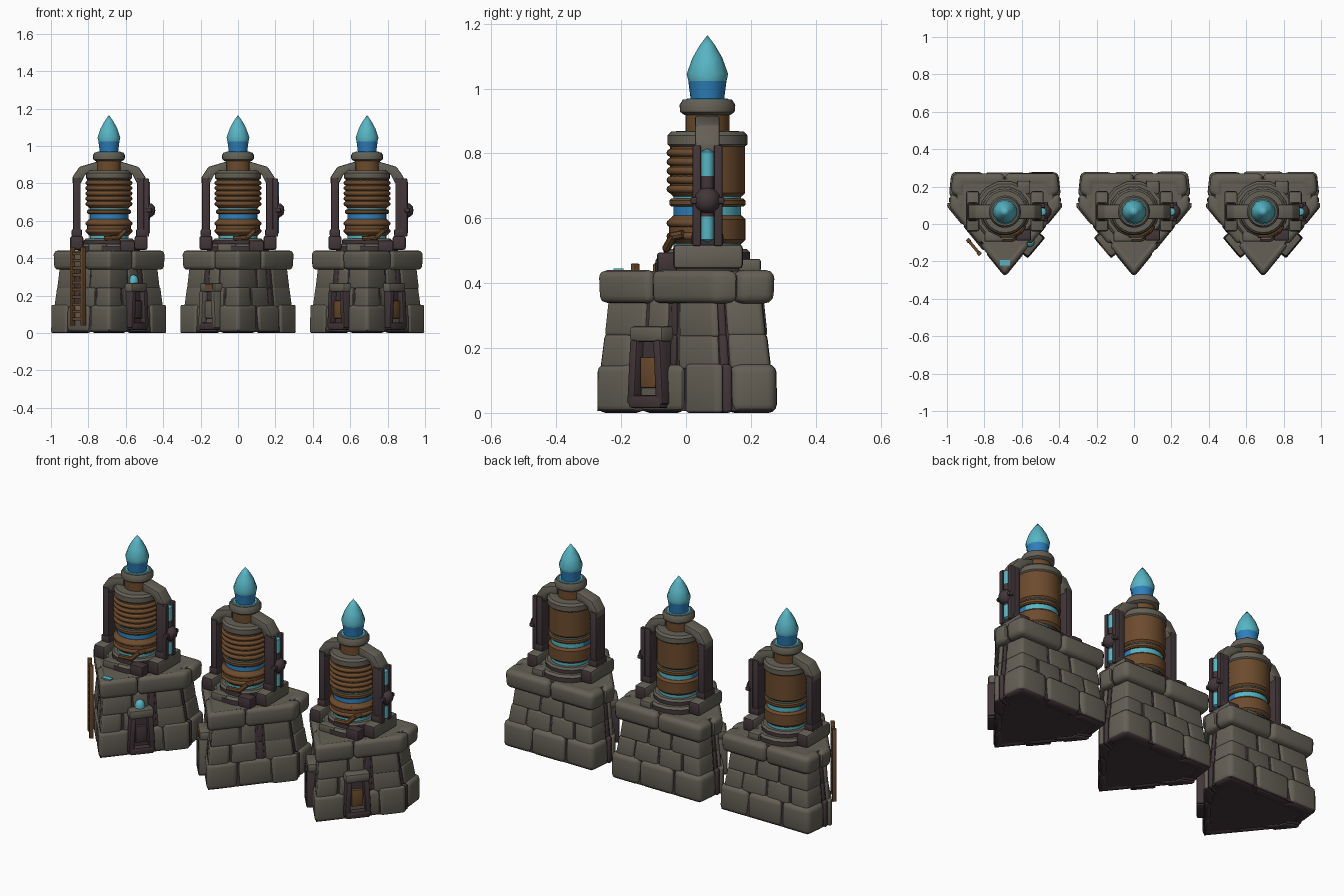
import bpy, bmesh, math, random
from mathutils import Matrix, Vector

if "Cube" in bpy.data.objects:
    bpy.data.objects.remove(bpy.data.objects["Cube"])

random.seed(4)

def material(name, r, g, b):
    m = bpy.data.materials.new(name)
    m.diffuse_color = (r, g, b, 1)
    m.use_nodes = True
    m.node_tree.nodes["Principled BSDF"].inputs["Base Color"].default_value = m.diffuse_color
    return m

STONE, DARK, WOOD, CYAN, BLUE = MATS = [
    material("grey_stone", 0.128, 0.117, 0.092),
    material("dark_iron", 0.055, 0.037, 0.041),
    material("brown_wood", 0.150, 0.070, 0.026),
    material("cyan_glow", 0.095, 0.46, 0.55),
    material("deep_blue", 0.028, 0.22, 0.52)]

def finish(bm, name, mat, rule=None, bevel=0, segs=2, matrix=None, angle=40):
    """Bevel, colour, place and shade one part."""
    bmesh.ops.recalc_face_normals(bm, faces=bm.faces)
    if bevel:
        bmesh.ops.bevel(bm, geom=bm.edges[:], offset=bevel, segments=segs,
                        profile=0.5, affect='EDGES', clamp_overlap=True)
    bm.normal_update()
    for f in bm.faces:
        f.smooth = True
        f.material_index = MATS.index(rule(f) if rule else mat)
    me = bpy.data.meshes.new(name)
    bm.to_mesh(me)
    bm.free()
    for m in MATS:
        me.materials.append(m)
    me.set_sharp_from_angle(angle=math.radians(angle))
    ob = bpy.data.objects.new(name, me)
    bpy.context.collection.objects.link(ob)
    ob.matrix_world = matrix or Matrix()
    return ob

def box(name, M, c, size, mat, bevel=0.008, tilt=0, rule=None):
    bm = bmesh.new()
    T = Matrix.Translation(c) @ Matrix.Rotation(tilt, 4, 'Y') @ Matrix.Diagonal((*size, 1))
    bmesh.ops.create_cube(bm, size=1, matrix=T)
    return finish(bm, name, mat, rule, bevel, matrix=M)

def prism(name, M, lower, upper, mat, rule=None, bevel=0, segs=2):
    """Solid between two matching rings of 3D points."""
    bm = bmesh.new()
    a = [bm.verts.new(p) for p in lower]
    b = [bm.verts.new(p) for p in upper]
    n = len(a)
    bm.faces.new(a[::-1])
    bm.faces.new(b)
    for i in range(n):
        bm.faces.new((a[i], a[(i + 1) % n], b[(i + 1) % n], b[i]))
    return finish(bm, name, mat, rule, bevel, segs, M)

def lathe(name, M, profile, mat, n=24, rule=None, angle=40, start=0, sweep=math.tau):
    """Turn an (r, z) profile about z."""
    bm = bmesh.new()
    full = sweep > 6.28
    cols = []
    for i in range(n if full else n + 1):
        t = start + sweep * i / n
        cols.append([bm.verts.new((r * math.cos(t), r * math.sin(t), z)) for r, z in profile])
    for i in range(n):
        p, q = cols[i], cols[(i + 1) % len(cols)]
        for j in range(len(profile) - 1):
            bm.faces.new((p[j], q[j], q[j + 1], p[j + 1]))
    bmesh.ops.remove_doubles(bm, verts=bm.verts, dist=1e-5)
    return finish(bm, name, mat, rule, matrix=M, angle=angle)

def drum(r, z0, z1, b=0.01):
    return [(0, z0), (r - b, z0), (r, z0 + b), (r, z1 - b), (r - b, z1), (0, z1)]

# ---- five-sided stone base ----
PLAN = [Vector(p) for p in ((0, -.278), (.3, .09), (.28, .272), (-.28, .272), (-.3, .09))]

def at(t):
    i = math.floor(t)
    return PLAN[i % 5].lerp(PLAN[(i + 1) % 5], t - i)

def course(name, M, half, z0, z1, s0, s1, gap, bevel, jitter):
    """One row of rounded stones round the plan, mirrored, wrapping corners; narrow ones are stained dark."""
    breaks = [-half[0]] + half + [5 - t for t in reversed(half[1:]) if t != 2.5]
    for k, t0 in enumerate(breaks):
        t1 = breaks[k + 1] if k + 1 < len(breaks) else breaks[0] + 5
        stained = t1 - t0 < .19
        ts = [t0 + gap] + [c for c in range(-1, 7) if t0 + gap < c < t1 - gap] + [t1 - gap]
        j = -.012 if stained else random.uniform(-jitter, jitter)
        def ring(s, z):
            pts = [at(t) * (s + j) for t in ts] + [at(t) * s * .74 for t in reversed(ts)]
            return [(p.x, p.y, z) for p in pts]
        prism(name, M, ring(s0, z0), ring(s1, z1), STONE, bevel=bevel, segs=3,
              rule=lambda f: DARK if stained or f.normal.z < -.6 and f.calc_center_median().z < .03 else STONE)

def plan_ring(s, z):
    return [(p.x * s, p.y * s, z) for p in PLAN]

def base(M):
    prism("mortar_core", M, plan_ring(.985, .006), plan_ring(.835, .35), DARK)
    prism("roof_floor", M, plan_ring(.80, .33), plan_ring(.88, .437), STONE)
    course("plinth_stone", M, [.35, .75, 1.13, 1.3, 2.3], 0, .15, 1.025, 1.02, .006, .026, .008)
    course("lower_wall_stone", M, [.25, .59, .69, 1.12, 1.3, 2.2, 2.5], .135, .245, .965, .915, .008, .014, .012)
    course("upper_wall_stone", M, [.38, .6, .69, 1.13, 1.29, 2.35], .235, .35, .915, .87, .008, .014, .012)
    course("roof_slab_stone", M, [.45, 1.42, 2.5], .338, .44, .985, 1.0, .002, .026, .008)

# ---- coil turret (local origin on its axis) ----
def turret(M):
    lathe("turret_foot", M, drum(.165, .42, .475, .012), STONE, 14,
          rule=lambda f: DARK if f.normal.z < .3 else STONE)
    lathe("turret_plinth", M, drum(.135, .46, .505, .01), STONE, 14,
          rule=lambda f: DARK if f.normal.z < .3 else STONE)
    # glowing core, seen through the gaps between the hoops
    lathe("glow_core", M, [(0, .45), (.104, .45), (.104, .57), (.104, .65), (.104, .84), (0, .84)], CYAN,
          rule=lambda f: BLUE if .57 < f.calc_center_median().z < .65
          and f.calc_center_median().y < .03 else CYAN)
    lathe("wood_drum", M, drum(.116, .668, .835), WOOD)
    lathe("middle_hoop", M, drum(.117, .636, .661, .006), WOOD)
    lathe("lower_hoop", M, drum(.118, .522, .608, .012), WOOD)
    # half-round ribs over the front half only
    for z in (.69, .718, .746, .774, .802, .545, .585):
        rib = [(.11 + .016 * math.sin(a), z - .013 * math.cos(a))
               for a in (i * math.pi / 6 for i in range(7))]
        lathe("front_rib", M, rib, WOOD, 16, start=math.pi, sweep=math.pi, angle=60)
    lathe("stone_crown", M, [(0, .818), (.112, .818), (.123, .828), (.123, .856), (.112, .868), (0, .872)], STONE)
    lathe("neck", M, drum(.068, .86, .93, .004), WOOD)
    lathe("collar", M, [(0, .918), (.07, .918), (.084, .928), (.086, .95), (.076, .966), (0, .966)], STONE)
    lathe("collar_glow", M, [(.045, .966), (.062, .969), (.066, .966)], CYAN)
    lathe("crystal", M, [(0, .95), (.050, .955), (.059, 1.024), (.064, 1.045), (.046, 1.095), (.024, 1.133), (0, 1.165)],
          CYAN, 10, rule=lambda f: BLUE if f.calc_center_median().z < 1.02 else CYAN, angle=50, start=math.pi / 10)
    # iron posts with stone shoulders on both sides
    for s in (-1, 1):
        box("post_foot", M, (s * .172, .002, .482), (.07, .215, .075), STONE, .012,
            rule=lambda f: DARK if abs(f.normal.y) > .7 else STONE)
        box("iron_post", M, (s * .172, 0, .66), (.042, .088, .34), DARK)
        box("post_collar", M, (s * .172, 0, .535), (.055, .098, .04), DARK)
        shape = ((.196, .80), (.196, .832), (.158, .888), (.06, .917), (.06, .862), (.125, .85), (.15, .80))
        prism("stone_shoulder", M, [(s * x, -.038, z) for x, z in shape],
              [(s * x, .038, z) for x, z in shape], STONE, bevel=.007)
    # glowing gauge and iron valve on the right post
    lathe("gauge_tube", M @ Matrix.Translation((.2, 0, 0)),
          [(0, .525), (.02, .535), (.02, .605), (.02, .73), (.02, .805), (0, .815)], CYAN, 12,
          rule=lambda f: DARK if .61 < f.calc_center_median().z < .72 else CYAN)
    for y in (-.033, .033):
        box("gauge_rail", M, (.2, y, .67), (.03, .026, .31), DARK, .004)
    bm = bmesh.new()
    bmesh.ops.create_icosphere(bm, subdivisions=2, radius=.042)
    finish(bm, "valve_knob", DARK, matrix=M @ Matrix.Translation((.208, 0, .655)))
    box("valve_handle", M, (.215, 0, .655), (.03, .105, .022), DARK, .006)
    # front pipe and iron boxes
    pts = [Vector(p) for p in ((-.02, -.125, .505), (.05, -.125, .51), (.085, -.105, .545), (.1, -.08, .55))]
    for a, b in zip(pts, pts[1:]):
        bm = bmesh.new()
        d = b - a
        bmesh.ops.create_cone(bm, cap_ends=True, segments=8, radius1=.013, radius2=.013, depth=d.length + .012)
        finish(bm, "feed_pipe", WOOD, matrix=M @ Matrix.Translation((a + b) / 2)
               @ d.to_track_quat('Z', 'Y').to_matrix().to_4x4())
    box("iron_box", M, (.1, -.125, .465), (.08, .06, .06), DARK)
    box("stone_step", M, (-.06, -.135, .455), (.1, .05, .045), STONE)
    box("rear_step", M, (.1, .13, .455), (.07, .07, .04), STONE)

def on_face(M, side, x, out):
    """Frame on a slanted front wall: local x along the wall, -y outward."""
    p = Vector((x, -.274 + x * 1.213, 0)) + Vector((.766, -.643, 0)) * out
    return M @ Matrix.Translation((side * p.x, p.y, 0)) @ Matrix.Rotation(side * math.radians(50), 4, 'Z')

def doorway(M, side, panel, frame, lamp=False):
    F = on_face(M, side, .14, 0)
    for s in (-1, 1):
        box("door_jamb", F, (s * .052, 0, .125), (.03, .075, .2), frame, tilt=-s * .06)
    box("door_lintel", F, (0, .006, .243), (.135, .08, .05), STONE, .013)
    box("door_recess", F, (0, .02, .13), (.09, .05, .2), DARK, 0)
    box("door_panel", F, (0, 0, .125), (.062, .045, .095), panel, .004)
    box("door_sill", F, (0, -.003, .035), (.13, .07, .04), DARK)
    if lamp:
        lathe("door_lamp", F @ Matrix.Translation((0, .012, 0)),
              [(0, .26), (.027, .26), (.027, .285), (.019, .303), (0, .313)], CYAN, 12)

def ladder(M):
    F = on_face(M, -1, .142, .032)
    for s in (-1, 1):
        box("ladder_rail", F, (s * .045, 0, .25), (.02, .022, .42), WOOD, .003)
    for i in range(10):
        box("ladder_rung", F, (0, 0, .075 + i * .039), (.08, .016, .016), WOOD, 0)

# ---- three towers ----
for x in (-.69, 0, .69):
    M = Matrix.Translation((x, 0, 0))
    base(M)
    turret(Matrix.Translation((x, .066, 0)))
    if x < 0:
        ladder(M)
        doorway(M, 1, DARK, DARK, lamp=True)
        box("glow_plate", M, (0, -.208, .4405), (.055, .03, .008), CYAN, 0)
    elif x == 0:
        doorway(M, -1, STONE, STONE)
        box("door_wood_plaque", on_face(M, -1, .14, 0), (.02, -.034, .247), (.06, .008, .028), WOOD, 0)
    else:
        doorway(M, -1, WOOD, DARK)
        doorway(M, 1, WOOD, DARK)
